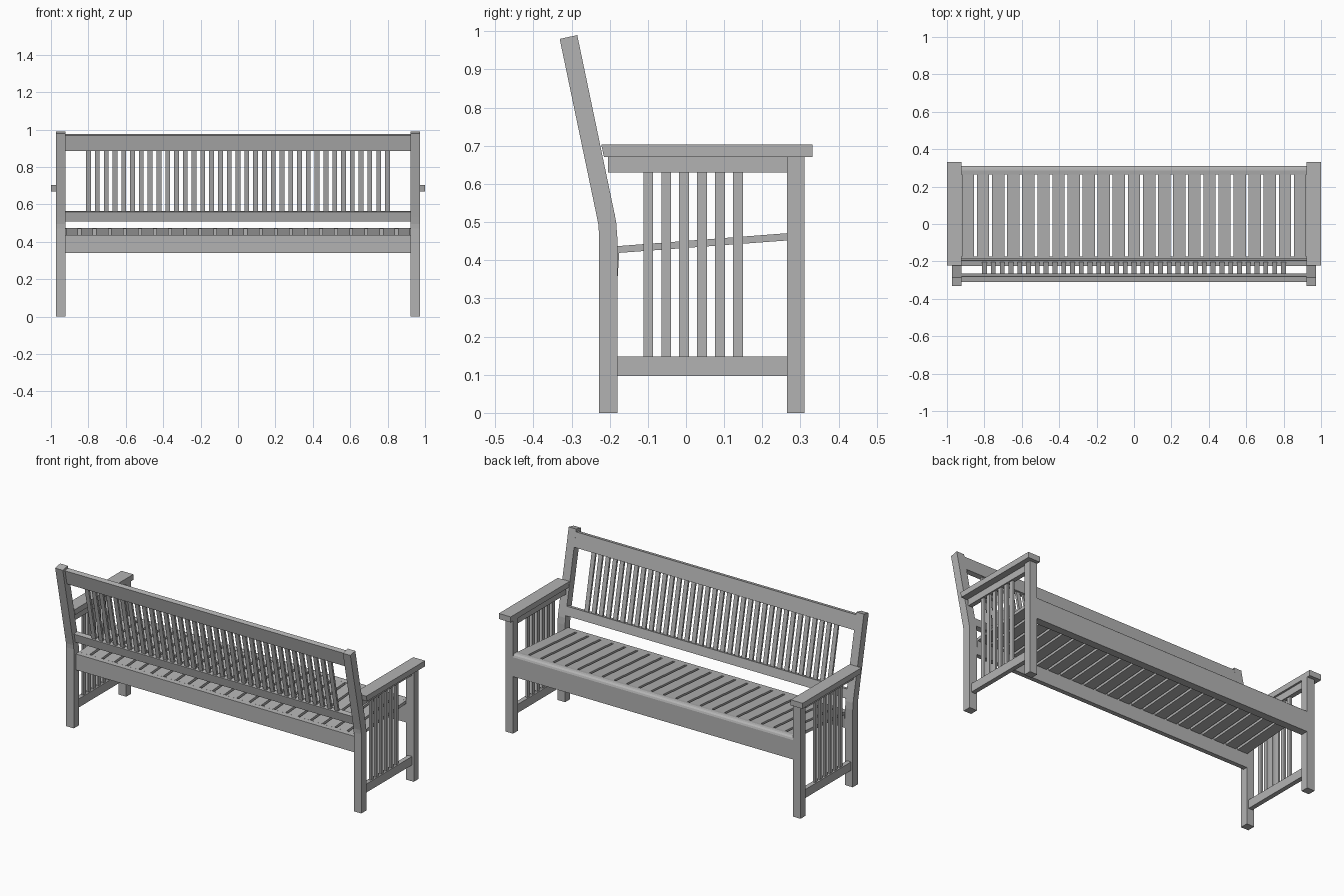
import bpy, bmesh

cube = bpy.data.objects.get("Cube")
if cube:
    bpy.data.objects.remove(cube)

grey = bpy.data.materials.new("plain_grey")
grey.use_nodes = True
COLOUR = (0.45, 0.45, 0.45, 1)
grey.diffuse_color = COLOUR
grey.node_tree.nodes["Principled BSDF"].inputs["Base Color"].default_value = COLOUR


def extrude(name, profile, spans):
    """Extrude a (y, z) profile along x, once for each (x0, x1) span."""
    bm = bmesh.new()
    for x0, x1 in spans:
        a = [bm.verts.new((x0, y, z)) for y, z in profile]
        b = [bm.verts.new((x1, y, z)) for y, z in profile]
        bm.faces.new(a)
        bm.faces.new(b[::-1])
        for i in range(len(a)):
            j = (i + 1) % len(a)
            bm.faces.new((a[i], b[i], b[j], a[j]))
    bmesh.ops.recalc_face_normals(bm, faces=bm.faces)
    mesh = bpy.data.meshes.new(name)
    bm.to_mesh(mesh)
    bm.free()
    mesh.materials.append(grey)
    obj = bpy.data.objects.new(name, mesh)
    bpy.context.collection.objects.link(obj)
    return obj


def rect(y0, y1, z0, z1):
    return [(y0, z0), (y1, z0), (y1, z1), (y0, z1)]


def row(count, pitch, width):
    """Evenly spaced spans centred on zero."""
    centres = [(i - (count - 1) / 2) * pitch for i in range(count)]
    return [(c - width / 2, c + width / 2) for c in centres]


def back_y(z):
    """Front surface of the leaning back at height z."""
    return -0.19 - 0.209 * (z - 0.535)


def leaning(z0, z1, near, far):
    """Board profile lying along the back, between two depths behind its surface."""
    s = 0.209
    return [(back_y(z0) - near, z0), (back_y(z1) - near, z1),
            (back_y(z1) - far, z1 - s * (far - near)),
            (back_y(z0) - far, z0 - s * (far - near))]


POST_IN, POST_OUT = 0.922, 0.972
MID = (POST_IN + POST_OUT) / 2
INNER = [(-POST_IN, POST_IN)]

# End frames: posts, arm rest, rails and upright slats
back_post = [(-0.228, 0), (-0.18, 0), (-0.18, 0.46), (-0.183, 0.5), (-0.19, 0.535),
             (-0.285, 0.99), (-0.331, 0.98), (-0.237, 0.53), (-0.23, 0.495), (-0.228, 0.47)]
arm = [(-0.215, 0.67), (0.332, 0.67), (0.332, 0.703), (-0.222, 0.703)]
for side, s in (("left", 1), ("right", -1)):
    post = [(s * POST_IN, s * POST_OUT)]
    rail = [(s * (MID - 0.0135), s * (MID + 0.0135))]
    slat = [(s * (MID - 0.006), s * (MID + 0.006))]
    extrude(side + "_back_post", back_post, post)
    extrude(side + "_front_post", rect(0.265, 0.311, 0, 0.67), post)
    extrude(side + "_arm_rest", arm, [(s * 0.922, s * 1.0)])
    extrude(side + "_upper_arm_rail", rect(-0.205, 0.265, 0.63, 0.67), rail)
    extrude(side + "_lower_arm_rail", rect(-0.18, 0.265, 0.097, 0.148), rail)
    for i in range(6):
        y = 0.0185 + (i - 2.5) * 0.047
        extrude(f"{side}_arm_slat_{i + 1}", rect(y - 0.0128, y + 0.0128, 0.148, 0.63), slat)

# Seat: slats sloping down to the back, with an apron at each edge
extrude("seat_slats", [(-0.18, 0.419), (0.267, 0.452), (0.267, 0.471), (-0.18, 0.437)],
        row(23, 0.0807, 0.066))
extrude("rear_apron", [(-0.207, 0.34), (-0.18, 0.34), (-0.175, 0.42), (-0.175, 0.437), (-0.207, 0.435)], INNER)
extrude("front_apron", [(0.265, 0.34), (0.311, 0.34), (0.311, 0.455), (0.307, 0.465),
                        (0.298, 0.472), (0.285, 0.474), (0.265, 0.471)], INNER)

# Backrest: two leaning rails with a row of slats between
extrude("top_back_rail", leaning(0.89, 0.975, 0, 0.028), INNER)
extrude("lower_back_rail", leaning(0.513, 0.565, 0, 0.028), INNER)
extrude("back_slats", leaning(0.56, 0.892, 0.008, 0.02), row(35, 0.047, 0.0255))
